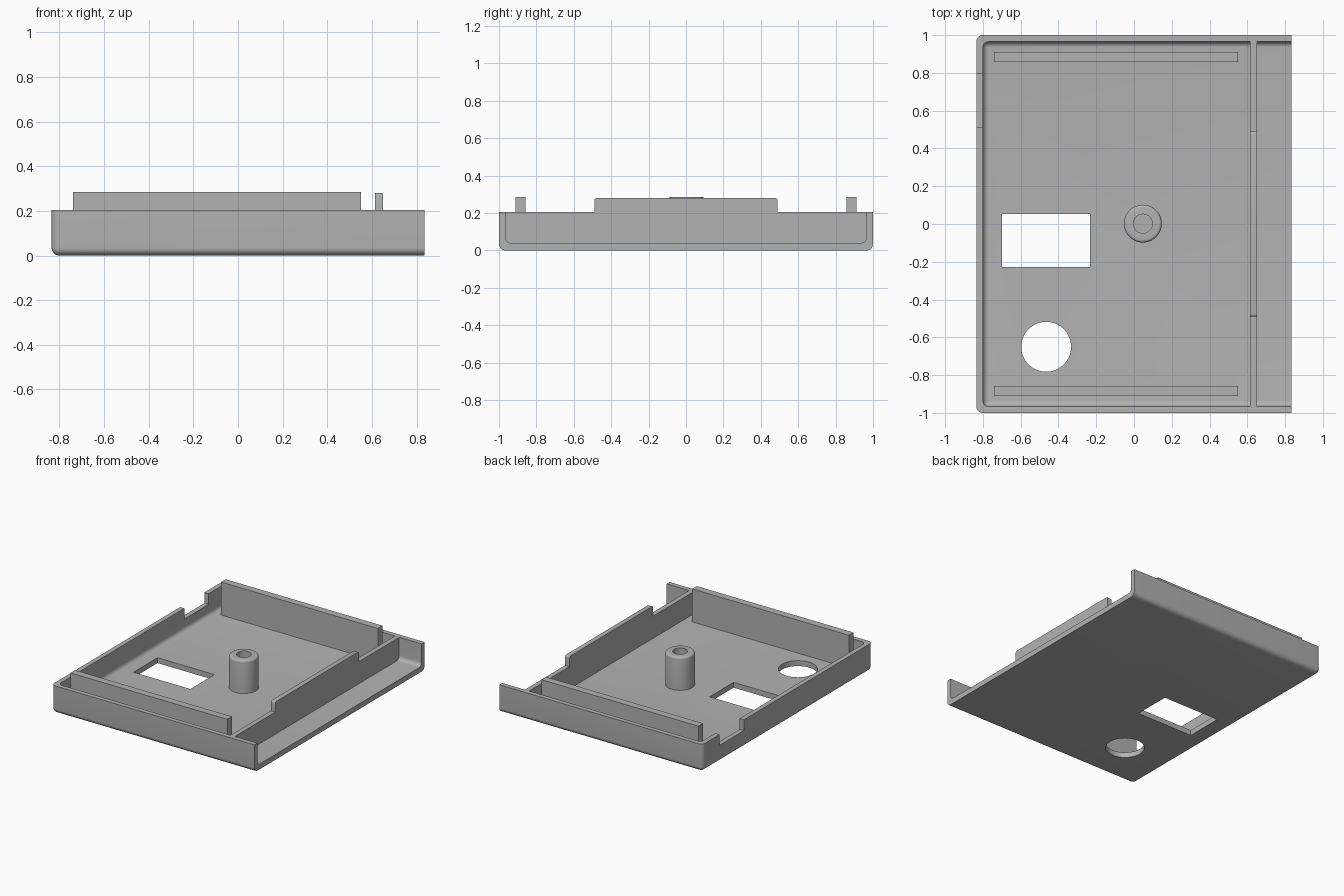
import bpy, bmesh, math
from mathutils import Matrix, Vector

cube = bpy.data.objects.get("Cube")
if cube:
    bpy.data.objects.remove(cube, do_unlink=True)

grey = bpy.data.materials.new("plain grey")
grey.use_nodes = True
colour = (0.45, 0.45, 0.45, 1)
grey.diffuse_color = colour
grey.node_tree.nodes["Principled BSDF"].inputs["Base Color"].default_value = colour

X, Y, RIM = 0.835, 1.0, 0.205     # half length, half width, rim height
WALL, FLOOR = 0.035, 0.04


def finish(name, bm):
    bmesh.ops.recalc_face_normals(bm, faces=bm.faces)
    mesh = bpy.data.meshes.new(name)
    bm.to_mesh(mesh)
    bm.free()
    mesh.materials.append(grey)
    obj = bpy.data.objects.new(name, mesh)
    bpy.context.collection.objects.link(obj)
    return obj


def box_mesh(x, y, z, radius=0):
    bm = bmesh.new()
    bmesh.ops.create_cube(bm, size=1)
    size = Vector((x[1] - x[0], y[1] - y[0], z[1] - z[0]))
    mid = Vector((x[0] + x[1], y[0] + y[1], z[0] + z[1])) / 2
    bmesh.ops.transform(bm, matrix=Matrix.Translation(mid) @ Matrix.Diagonal(size).to_4x4(), verts=bm.verts)
    if radius:
        bmesh.ops.bevel(bm, geom=bm.edges[:], offset=radius, segments=8, profile=0.5, affect='EDGES')
    return bm


def box(name, x, y, z, radius=0):
    return finish(name, box_mesh(x, y, z, radius))


def activate(obj):
    bpy.ops.object.select_all(action='DESELECT')
    obj.select_set(True)
    bpy.context.view_layer.objects.active = obj


def cut(obj, cutter):
    cutter.hide_render = True
    mod = obj.modifiers.new("cut", 'BOOLEAN')
    mod.operation, mod.solver, mod.object = 'DIFFERENCE', 'EXACT', cutter
    activate(obj)
    bpy.ops.object.modifier_apply(modifier=mod.name)
    bpy.data.objects.remove(cutter, do_unlink=True)


def smooth(obj):
    activate(obj)
    bpy.ops.object.shade_smooth_by_angle(angle=math.radians(30))


# Tray shell: rounded block sliced flat at the rim and at the open end
bm = box_mesh((-X, 1.2), (-Y, Y), (0, 0.5), WALL)
for point, normal in (((X, 0, 0), (1, 0, 0)), ((0, 0, RIM), (0, 0, 1))):
    cutting = bmesh.ops.bisect_plane(bm, geom=bm.verts[:] + bm.edges[:] + bm.faces[:],
                                     plane_co=point, plane_no=normal, clear_outer=True)
    edges = [g for g in cutting["geom_cut"] if isinstance(g, bmesh.types.BMEdge)]
    bmesh.ops.contextual_create(bm, geom=edges)
tray = finish("tray", bm)
cut(tray, box("cavity", (WALL - X, 1.2), (WALL - Y, Y - WALL), (FLOOR, 0.5), 0.03))

# Floor openings and the notch in the end wall
cut(tray, box("window_cutter", (-0.7, -0.232), (-0.228, 0.054), (-0.1, 0.1)))
bm = bmesh.new()
bmesh.ops.create_cone(bm, cap_ends=True, segments=64, radius1=0.132, radius2=0.132, depth=0.3,
                      matrix=Matrix.Translation((-0.465, -0.65, 0)))
cut(tray, finish("round_cutter", bm))
cut(tray, box("notch_cutter", (-1, WALL - X + 0.002), (0.512, 0.797), (0.125, 0.4)))
smooth(tray)

# Stepped divider with a raised middle
bm = bmesh.new()
half, step, top, r = Y - WALL, 0.49, 0.28, 0.012
side = [(half, 0.02), (half, RIM), (step, RIM)]
for i in range(5):
    a = i * math.pi / 8
    side.append((step - r + r * math.cos(a), top - r + r * math.sin(a)))
outline = side + [(-y, z) for y, z in reversed(side)]
face = bm.faces.new([bm.verts.new((0.614, y, z)) for y, z in outline])
extruded = bmesh.ops.extrude_face_region(bm, geom=[face])["geom"]
bmesh.ops.translate(bm, vec=(0.036, 0, 0), verts=[v for v in extruded if isinstance(v, bmesh.types.BMVert)])
smooth(finish("divider", bm))

# Upright rails beside the long walls
for name, s in (("left_rail", 1), ("right_rail", -1)):
    y = sorted((s * 0.857, s * 0.911))
    box(name, (-0.74, 0.55), y, (0.02, 0.285))

# Hollow screw post with a rounded top edge
bm = bmesh.new()
profile = [(0, 0.02), (0.1, 0.02)]
for i in range(6):
    a = i * math.pi / 10
    profile.append((0.085 + 0.015 * math.cos(a), 0.27 + 0.015 * math.sin(a)))
profile += [(0.05, 0.285), (0.05, 0.08), (0, 0.08)]
verts = [bm.verts.new((x, 0, z)) for x, z in profile]
edges = [bm.edges.new(pair) for pair in zip(verts, verts[1:])]
bmesh.ops.spin(bm, geom=verts + edges, cent=(0, 0, 0), axis=(0, 0, 1), angle=math.tau, steps=48)
bmesh.ops.remove_doubles(bm, verts=bm.verts, dist=0.0001)
bmesh.ops.translate(bm, vec=(0.047, 0.002, 0), verts=bm.verts)
smooth(finish("screw_post", bm))
